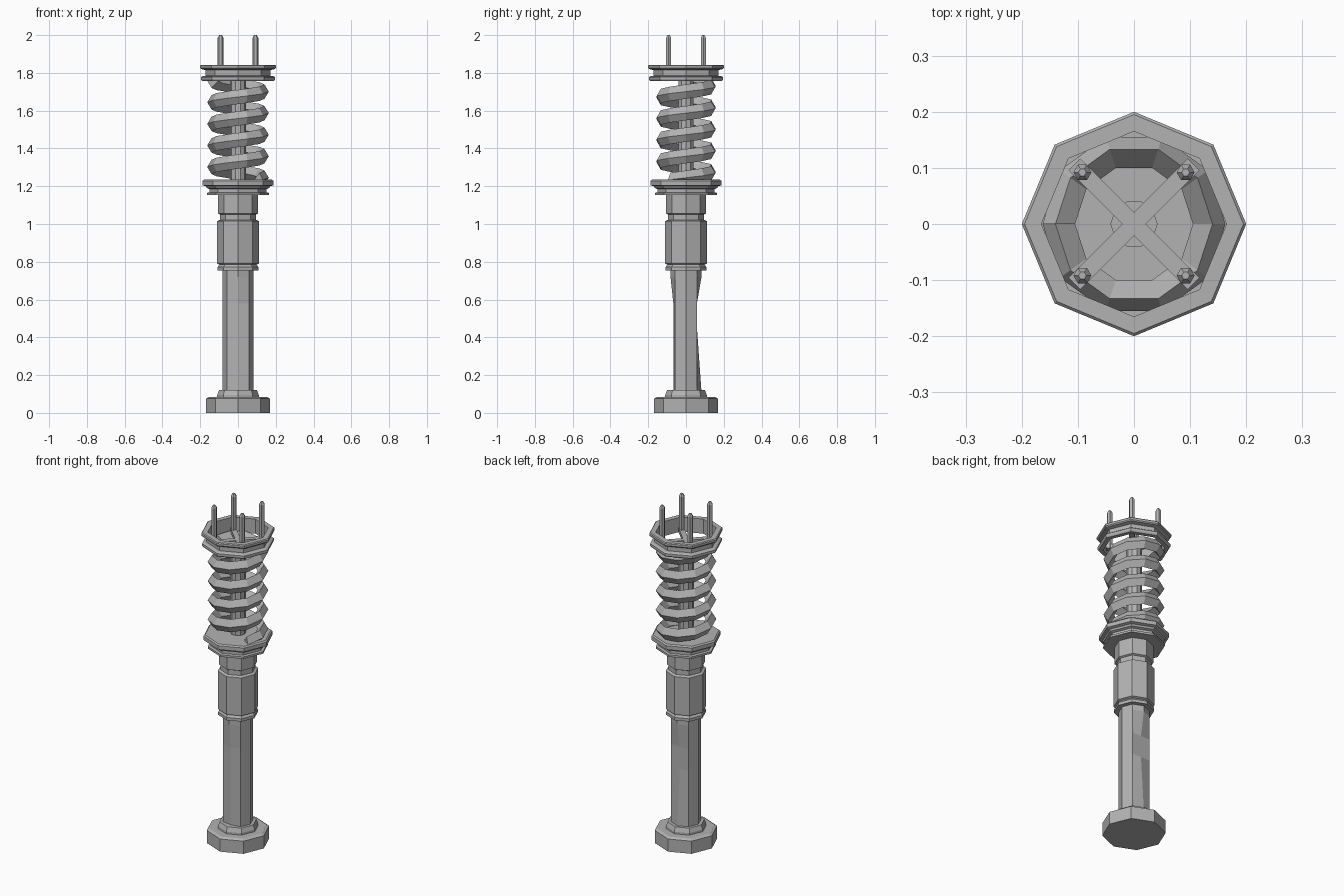
import bpy, bmesh, math
from mathutils import Matrix, Vector

cube = bpy.data.objects.get("Cube")
if cube:
    bpy.data.objects.remove(cube, do_unlink=True)

steel = bpy.data.materials.new("plain_grey")
steel.use_nodes = True
GREY = (0.45, 0.45, 0.45, 1)
steel.diffuse_color = GREY
steel.node_tree.nodes["Principled BSDF"].inputs["Base Color"].default_value = GREY


def finish(name, bm):
    bmesh.ops.recalc_face_normals(bm, faces=bm.faces)
    mesh = bpy.data.meshes.new(name)
    bm.to_mesh(mesh)
    bm.free()
    mesh.materials.append(steel)
    obj = bpy.data.objects.new(name, mesh)
    bpy.context.collection.objects.link(obj)
    return obj


def lathe(name, profile, sides=8, hollow=False, centre=(0, 0)):
    """Turn (radius, z) points into a faceted solid or a closed ring."""
    bm = bmesh.new()
    rings = []
    for r, z in profile:
        angles = [math.tau * i / sides for i in range(sides)]
        rings.append([bm.verts.new((centre[0] + r * math.cos(a), centre[1] + r * math.sin(a), z))
                      for a in angles])
    pairs = list(zip(rings, rings[1:]))
    if hollow:
        pairs.append((rings[-1], rings[0]))
    else:
        bm.faces.new(rings[0])
        bm.faces.new(rings[-1])
    for a, b in pairs:
        for i in range(sides):
            j = (i + 1) % sides
            bm.faces.new((a[i], a[j], b[j], b[i]))
    return finish(name, bm)


# Foot and its stepped collar
lathe("foot", [(0.17, 0), (0.17, 0.075), (0.155, 0.083)])
lathe("foot_collar", [(0.11, 0.08), (0.11, 0.095), (0.1, 0.12)])

# Lower tube, slightly pinched at front and back
tube = lathe("lower_tube", [(0.082, 0.11), (0.082, 0.45), (0.082, 0.58), (0.082, 0.72), (0.082, 0.76)])
for v in tube.data.vertices:
    if abs(v.co.x) < 0.01 and v.co.z < 0.6:
        if v.co.y < 0:
            v.co.y = -0.067
        elif v.co.z > 0.4:
            v.co.y = 0.058

# Damper body with grooves
lathe("damper_body", [(0.108, 0.755), (0.108, 0.772), (0.098, 0.785), (0.11, 0.79), (0.11, 1.015),
                      (0.095, 1.022), (0.095, 1.05), (0.105, 1.055), (0.105, 1.16)])

# Lower spring seat
lathe("lower_spring_seat", [(0.165, 1.153), (0.165, 1.165), (0.15, 1.168), (0.15, 1.185), (0.165, 1.19),
                            (0.17, 1.2), (0.188, 1.205), (0.188, 1.228), (0.18, 1.235)])

# Piston rod
lathe("piston_rod", [(0.042, 1.22), (0.042, 1.77)], sides=10)

# Coil spring with a pointed section
STEPS, PITCH, START = 10, 0.114, 1.245
bm = bmesh.new()
previous = None
for k in range(-1, 46):
    a = math.tau * k / STEPS
    z = START + PITCH * k / STEPS
    section = [(0.163, 0), (0.14, 0.038), (0.105, 0), (0.14, -0.038)]
    ring = [bm.verts.new((r * math.cos(a), r * math.sin(a), min(max(z + h, 1.22), 1.775)))
            for r, h in section]
    if previous:
        for i in range(4):
            j = (i + 1) % 4
            bm.faces.new((previous[i], previous[j], ring[j], ring[i]))
    else:
        bm.faces.new(ring)
    previous = ring
bm.faces.new(previous)
finish("coil_spring", bm)

# Hollow top mount with two flanges
lathe("top_mount", [(0.165, 1.757), (0.19, 1.757), (0.196, 1.765), (0.196, 1.777), (0.188, 1.783),
                    (0.172, 1.785), (0.172, 1.815), (0.195, 1.82), (0.2, 1.826), (0.2, 1.838),
                    (0.195, 1.843), (0.165, 1.843)], hollow=True)

# Crossed bars joining the studs
for name, angle in (("cross_bar_a", 45), ("cross_bar_b", -45)):
    bm = bmesh.new()
    bmesh.ops.create_cube(bm, size=1)
    bm.transform(Matrix.Translation((0, 0, 1.775)) @ Matrix.Rotation(math.radians(angle), 4, "Z")
                 @ Matrix.Diagonal((0.3, 0.03, 0.025, 1)))
    finish(name, bm)

# Four mounting studs
for side, x in (("left", 0.092), ("right", -0.092)):
    for end, y in (("front", -0.092), ("back", 0.092)):
        lathe(f"{end}_{side}_stud", [(0.016, 1.765), (0.016, 1.985), (0.007, 2.0)],
              sides=6, centre=(x, y))
